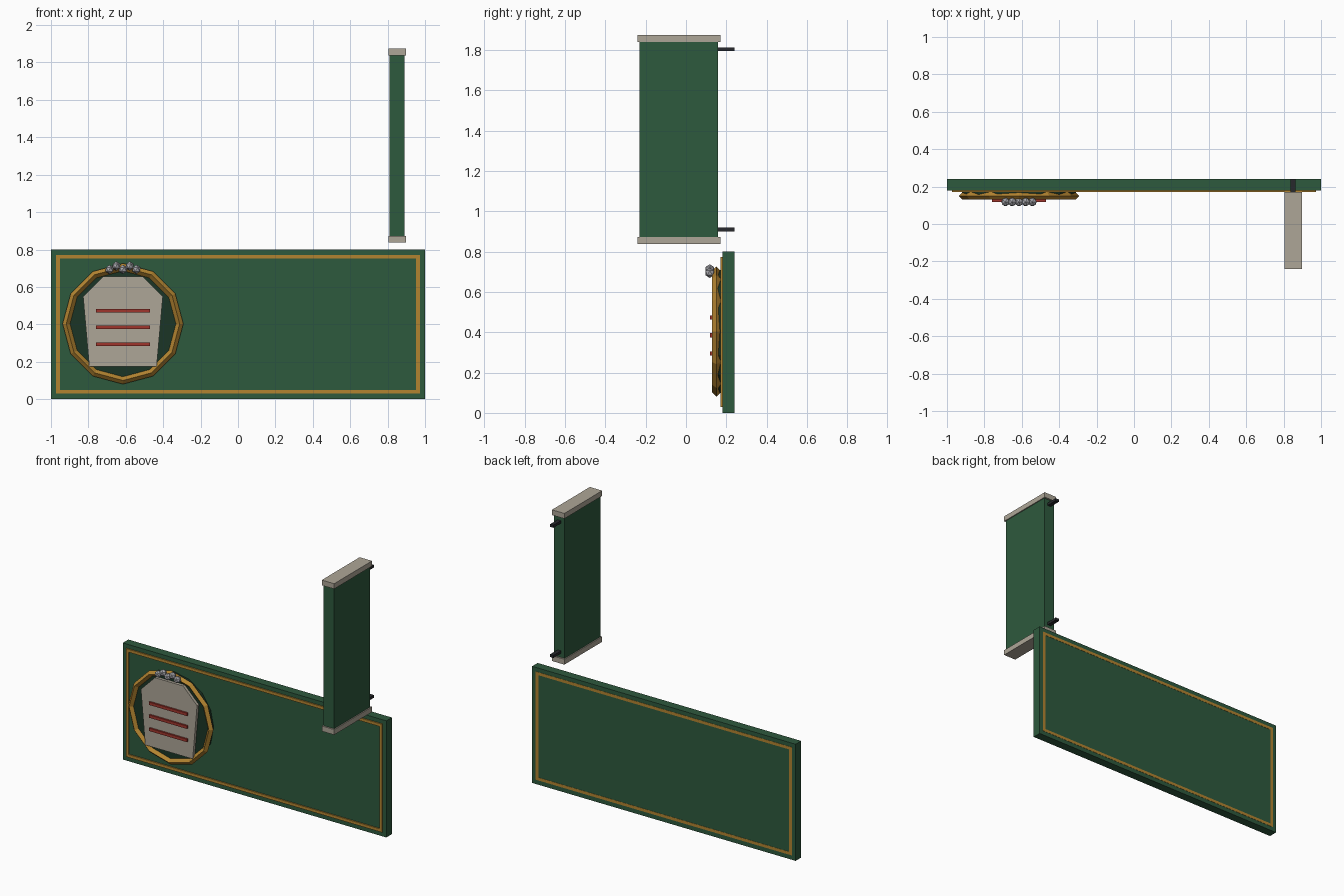
import bpy, bmesh, math

if "Cube" in bpy.data.objects:
    bpy.data.objects.remove(bpy.data.objects["Cube"])


def material(name, rgb):
    m = bpy.data.materials.new(name)
    m.diffuse_color = (*rgb, 1)
    m.use_nodes = True
    m.node_tree.nodes["Principled BSDF"].inputs["Base Color"].default_value = m.diffuse_color
    return m


GREEN = material("green_paint", (0.027, 0.10, 0.047))
DARK = material("dark_green", (0.011, 0.035, 0.019))
GOLD = material("gold", (0.45, 0.23, 0.03))
STONE = material("stone", (0.42, 0.38, 0.31))
RED = material("red", (0.35, 0.035, 0.025))
IRON = material("iron", (0.02, 0.022, 0.025))
SILVER = material("silver", (0.4, 0.4, 0.43))


def mesh_object(name, bm, mat):
    bmesh.ops.recalc_face_normals(bm, faces=bm.faces)
    me = bpy.data.meshes.new(name)
    bm.to_mesh(me)
    bm.free()
    me.materials.append(mat)
    ob = bpy.data.objects.new(name, me)
    bpy.context.collection.objects.link(ob)
    return ob


def box(name, x, y, z, mat):
    """Box from (min, max) ranges on each axis."""
    bm = bmesh.new()
    bmesh.ops.create_cube(bm, size=1)
    for v in bm.verts:
        v.co = [r[0] + (c + 0.5) * (r[1] - r[0]) for c, r in zip(v.co, (x, y, z))]
    return mesh_object(name, bm, mat)


def prism(name, outline, y0, y1, mat):
    """Extrude an XZ outline along y."""
    bm = bmesh.new()
    face = bm.faces.new([bm.verts.new((px, y0, pz)) for px, pz in outline])
    ext = bmesh.ops.extrude_face_region(bm, geom=[face])
    for v in ext["geom"]:
        if isinstance(v, bmesh.types.BMVert):
            v.co.y = y1
    return mesh_object(name, bm, mat)


# Main board with a gold border on both faces
box("board", (-1, 1), (0.18, 0.24), (0, 0.8), GREEN)
for side, y in (("front", (0.172, 0.182)), ("back", (0.238, 0.2415))):
    box(f"{side}_trim_top", (-0.972, 0.972), y, (0.752, 0.772), GOLD)
    box(f"{side}_trim_bottom", (-0.972, 0.972), y, (0.03, 0.05), GOLD)
    box(f"{side}_trim_left", (-0.972, -0.952), y, (0.05, 0.752), GOLD)
    box(f"{side}_trim_right", (0.952, 0.972), y, (0.05, 0.752), GOLD)

# Medallion disc and faceted ring
CX, CZ = -0.615, 0.403
disc = [(CX + 0.305 * math.cos(math.tau * i / 16), CZ + 0.305 * math.sin(math.tau * i / 16))
        for i in range(16)]
prism("medallion_disc", disc, 0.15, 0.182, DARK)
bpy.ops.mesh.primitive_torus_add(major_segments=12, minor_segments=4, major_radius=0.303,
                                 minor_radius=0.02, location=(CX, 0.15, CZ),
                                 rotation=(math.pi / 2, 0, 0))
ring = bpy.context.object
ring.name = "medallion_ring"
ring.data.materials.append(GOLD)

# Tapered plaque with red stripes
half = [(0.18, 0.174), (0.213, 0.548), (0.107, 0.655)]
outline = [(CX + x, z) for x, z in half] + [(CX - x, z) for x, z in reversed(half)]
prism("plaque", outline, 0.13, 0.152, STONE)
for i, z in enumerate((0.294, 0.385, 0.473)):
    box(f"stripe_{i}", (CX - 0.144, CX + 0.144), (0.118, 0.132), (z - 0.01, z + 0.01), RED)

# Cluster of faceted studs above the plaque
for i in range(5):
    bm = bmesh.new()
    bmesh.ops.create_icosphere(bm, subdivisions=1, radius=0.025)
    bmesh.ops.translate(bm, verts=bm.verts,
                        vec=(CX + (i - 2) * 0.036, 0.118, 0.712 if i % 2 else 0.694))
    mesh_object(f"stud_{i}", bm, SILVER)

# Projecting blade sign with caps and wall brackets
box("blade_panel", (0.811, 0.891), (-0.23, 0.158), (0.86, 1.85), GREEN)
for name, z in (("bottom", 0.837), ("top", 1.838)):
    box(f"blade_cap_{name}", (0.804, 0.898), (-0.24, 0.17), (z, z + 0.036), STONE)
for name, z in (("lower", 0.909), ("upper", 1.802)):
    box(f"bracket_{name}", (0.838, 0.864), (0.15, 0.24), (z - 0.009, z + 0.009), IRON)
